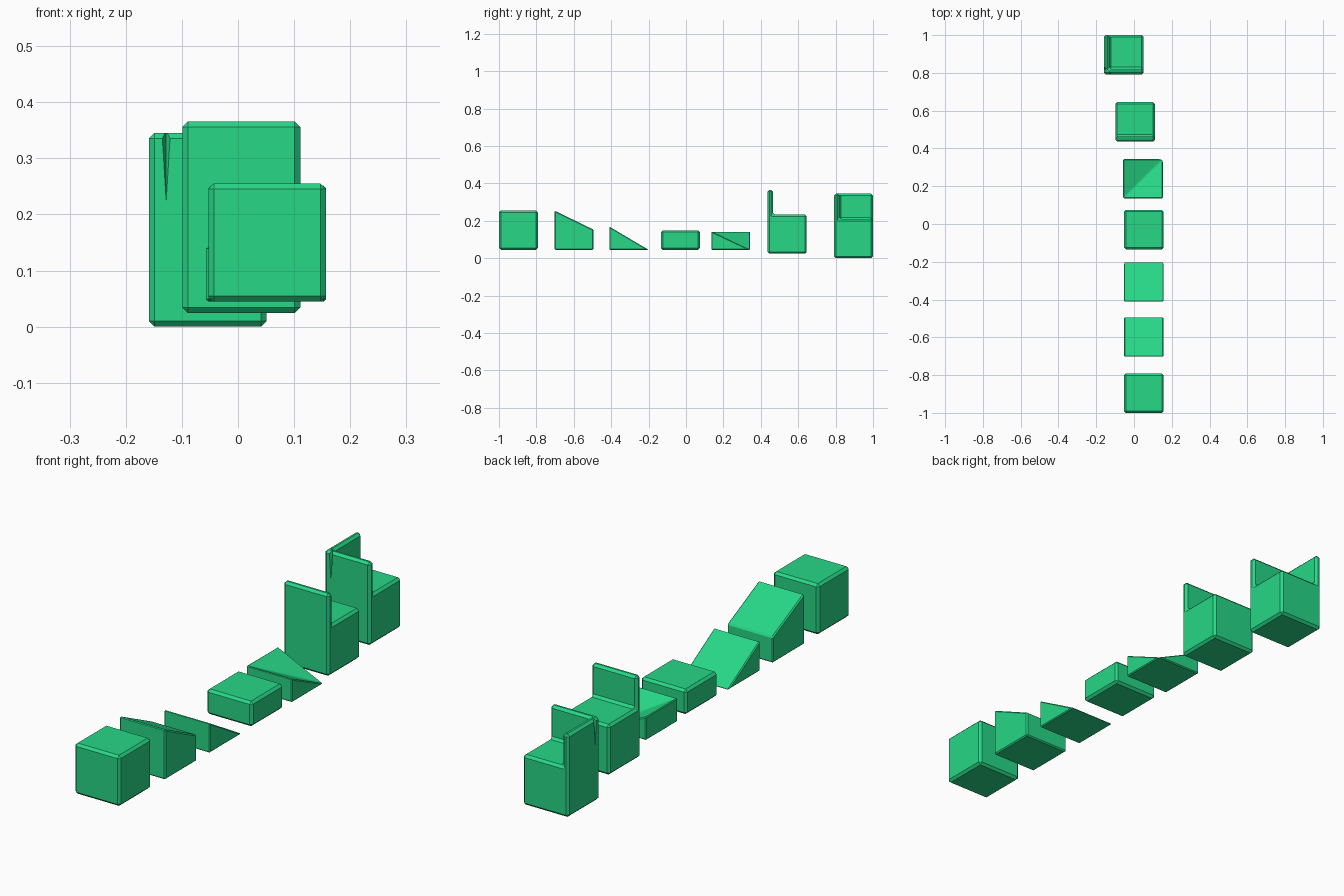
import bpy, bmesh

if "Cube" in bpy.data.objects:
    bpy.data.objects.remove(bpy.data.objects["Cube"])

green = bpy.data.materials.new("green")
green.diffuse_color = (0.02, 0.68, 0.24, 1)
green.use_nodes = True
green.node_tree.nodes["Principled BSDF"].inputs["Base Color"].default_value = green.diffuse_color
S = 0.21          # block edge length
B = 0.01          # chamfer width


def mesh_object(name, verts, faces):
    me = bpy.data.meshes.new(name)
    me.from_pydata(verts, [], faces)
    bm = bmesh.new()
    bm.from_mesh(me)
    bmesh.ops.remove_doubles(bm, verts=bm.verts, dist=1e-5)
    bmesh.ops.dissolve_degenerate(bm, edges=bm.edges, dist=1e-5)
    bmesh.ops.recalc_face_normals(bm, faces=bm.faces)
    bm.to_mesh(me)
    bm.free()
    ob = bpy.data.objects.new(name, me)
    bpy.context.collection.objects.link(ob)
    me.materials.append(green)
    return ob


def box(name, lo, hi):
    v = [(x, y, z) for z in (lo[2], hi[2]) for x, y in
         ((lo[0], lo[1]), (hi[0], lo[1]), (hi[0], hi[1]), (lo[0], hi[1]))]
    return mesh_object(name, v, [(0, 1, 2, 3), (4, 5, 6, 7), (0, 1, 5, 4),
                                 (1, 2, 6, 5), (2, 3, 7, 6), (3, 0, 4, 7)])


def chamfer(ob, width=B):
    m = ob.modifiers.new("chamfer", 'BEVEL')
    m.width, m.segments = width, 1
    m.limit_method, m.angle_limit = 'ANGLE', 0.35


def cut(ob, cutter):
    m = ob.modifiers.new("cut", 'BOOLEAN')
    m.operation, m.solver, m.object = 'DIFFERENCE', 'EXACT', cutter
    cutter.hide_render = True
    cutter.hide_set(True)


def side_prism(name, x0, profile, width):
    """Extrude a (y, z) side profile along x."""
    n = len(profile)
    v = [(x, y, z) for x in (x0, x0 + S) for y, z in profile]
    f = [tuple(range(n)), tuple(range(n, 2 * n))]
    f += [(i, (i + 1) % n, n + (i + 1) % n, n + i) for i in range(n)]
    ob = mesh_object(name, v, f)
    chamfer(ob, width)
    return ob


X = -0.053
Z = 0.045

# full cube and half slab
chamfer(box("cube_block", (X, -1.0, Z), (X + S, -0.792, Z + S)))
chamfer(box("half_block", (X, -0.134, Z), (X + S, 0.075, 0.149)))

# sloped blocks
side_prism("slope_block", X, [(-0.702, Z), (-0.494, Z), (-0.494, 0.153), (-0.702, 0.254)], 0.005)
side_prism("wedge_block", X, [(-0.41, Z), (-0.2, Z), (-0.41, 0.169)], 0.004)

# inner corner wedge: three high corners, one low, valley on the diagonal
cx, y0, y1, zt = -0.057, 0.136, 0.343, 0.143
corner = mesh_object("inner_corner_block",
                     [(cx, y0, Z), (cx + S, y0, Z), (cx + S, y1, Z), (cx, y1, Z),
                      (cx, y0, zt), (cx + S, y0, zt), (cx, y1, zt)],
                     [(0, 3, 2, 1), (0, 1, 5, 4), (1, 2, 5), (2, 3, 6),
                      (3, 0, 4, 6), (4, 5, 2), (4, 2, 6)])
chamfer(corner, 0.004)

# block with one wall
side_prism("wall_block", -0.099, [(0.436, 0.024), (0.645, 0.024), (0.645, 0.233),
                                  (0.464, 0.233), (0.464, 0.366), (0.436, 0.366)], B)

# block with two walls meeting at a corner
wx, wy, wt = -0.159, 0.792, 0.345
walls = box("corner_wall_block", (wx, wy, 0), (wx + S, 1.0, wt))
cut(walls, box("wall_cutter", (wx + 0.028, wy + 0.028, 0.209), (0.2, 1.2, 0.5)))
chamfer(walls)


# tapering grooves on both outer faces near the corner
def groove(name, c, side):
    pts = [(c - 0.011, -0.005, 0.36), (c + 0.011, -0.005, 0.36),
           (c, 0.016, 0.36), (c, -0.001, 0.215)]
    v = [(wx + a, wy + b, z) if side == 'front' else (wx + b, wy + a, z)
         for a, b, z in pts]
    return mesh_object(name, v, [(0, 1, 2), (0, 1, 3), (1, 2, 3), (2, 0, 3)])


cut(walls, groove("front_groove_cutter", 0.031, 'front'))
cut(walls, groove("side_groove_cutter", 0.031, 'side'))
